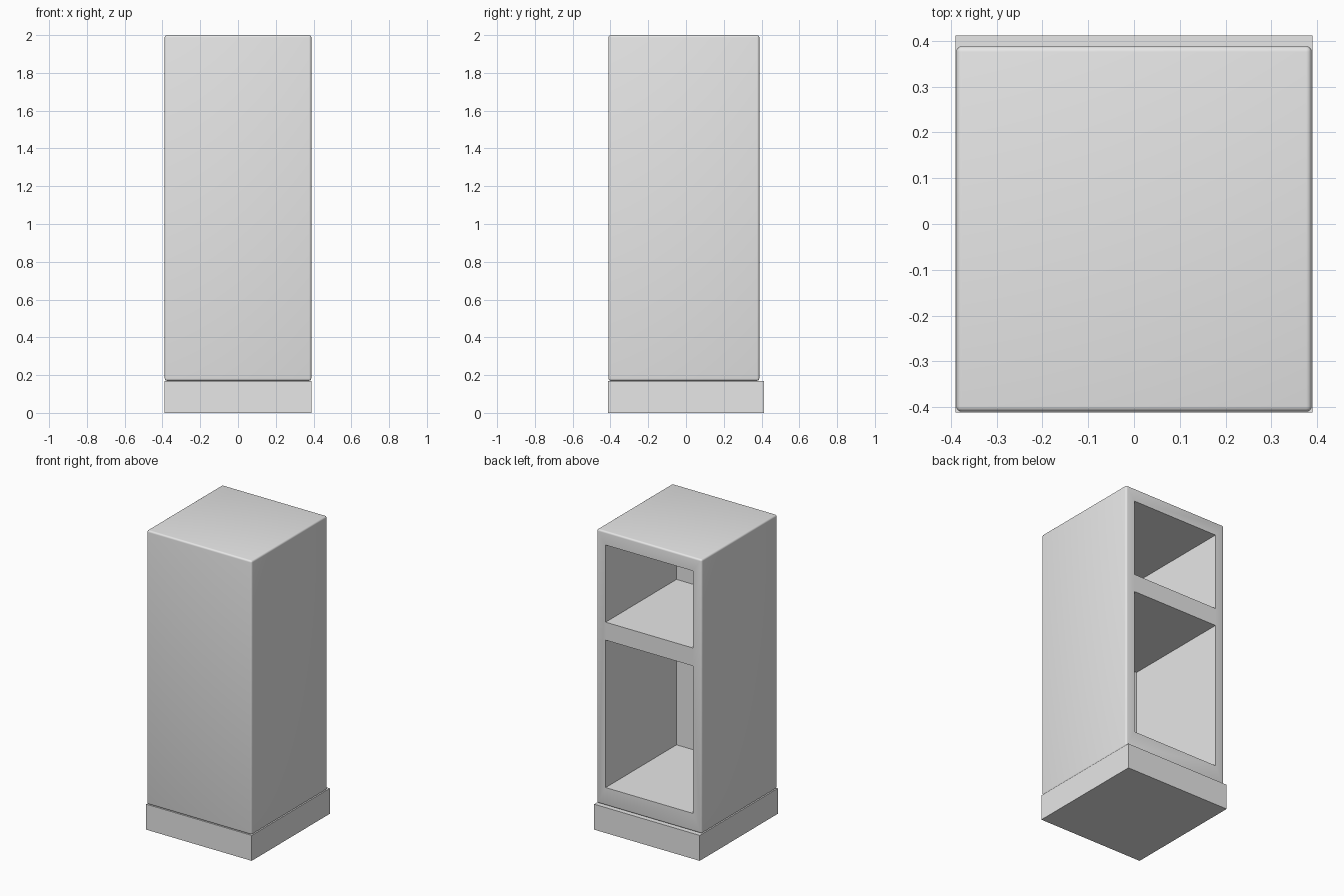
import bpy

if "Cube" in bpy.data.objects:
    bpy.data.objects.remove(bpy.data.objects["Cube"], do_unlink=True)

grey = bpy.data.materials.new("light_grey")
grey.use_nodes = True
grey.diffuse_color = (0.8, 0.8, 0.8, 1)
grey.node_tree.nodes["Principled BSDF"].inputs["Base Color"].default_value = (0.8, 0.8, 0.8, 1)


def box(name, low, high):
    """Axis-aligned box between two corners."""
    centre = [(a + b) / 2 for a, b in zip(low, high)]
    bpy.ops.mesh.primitive_cube_add(size=1, location=centre)
    obj = bpy.context.object
    obj.name = name
    obj.scale = [b - a for a, b in zip(low, high)]
    bpy.ops.object.transform_apply(location=False, rotation=False, scale=True)
    obj.data.materials.append(grey)
    return obj


def apply(obj, modifier):
    bpy.context.view_layer.objects.active = obj
    bpy.ops.object.modifier_apply(modifier=modifier.name)


BASE_TOP = 0.17
BACK = 0.388

# Plinth, sticking out behind the cabinet
box("plinth", (-0.39, -0.412, 0), (0.39, 0.412, BASE_TOP))

# Cabinet body with rounded edges
body = box("cabinet_body", (-0.388, -0.41, BASE_TOP), (0.388, BACK, 2))
bevel = body.modifiers.new("rounded_edges", "BEVEL")
bevel.width = 0.012
bevel.segments = 4
apply(body, bevel)

# Two compartments, open at the back
for name, bottom, top in (("lower", 0.29, 1.275), ("upper", 1.395, 1.91)):
    cutter = box(name + "_cutter", (-0.322, -0.36, bottom), (0.322, BACK + 0.1, top))
    cutter.hide_render = True
    cut = body.modifiers.new(name + "_compartment", "BOOLEAN")
    cut.operation = "DIFFERENCE"
    cut.solver = "EXACT"
    cut.object = cutter
    apply(body, cut)
    bpy.data.objects.remove(cutter, do_unlink=True)

# Smooth rounded edges, crisp compartments
bpy.ops.object.select_all(action="DESELECT")
body.select_set(True)
bpy.context.view_layer.objects.active = body
bpy.ops.object.shade_smooth_by_angle()
